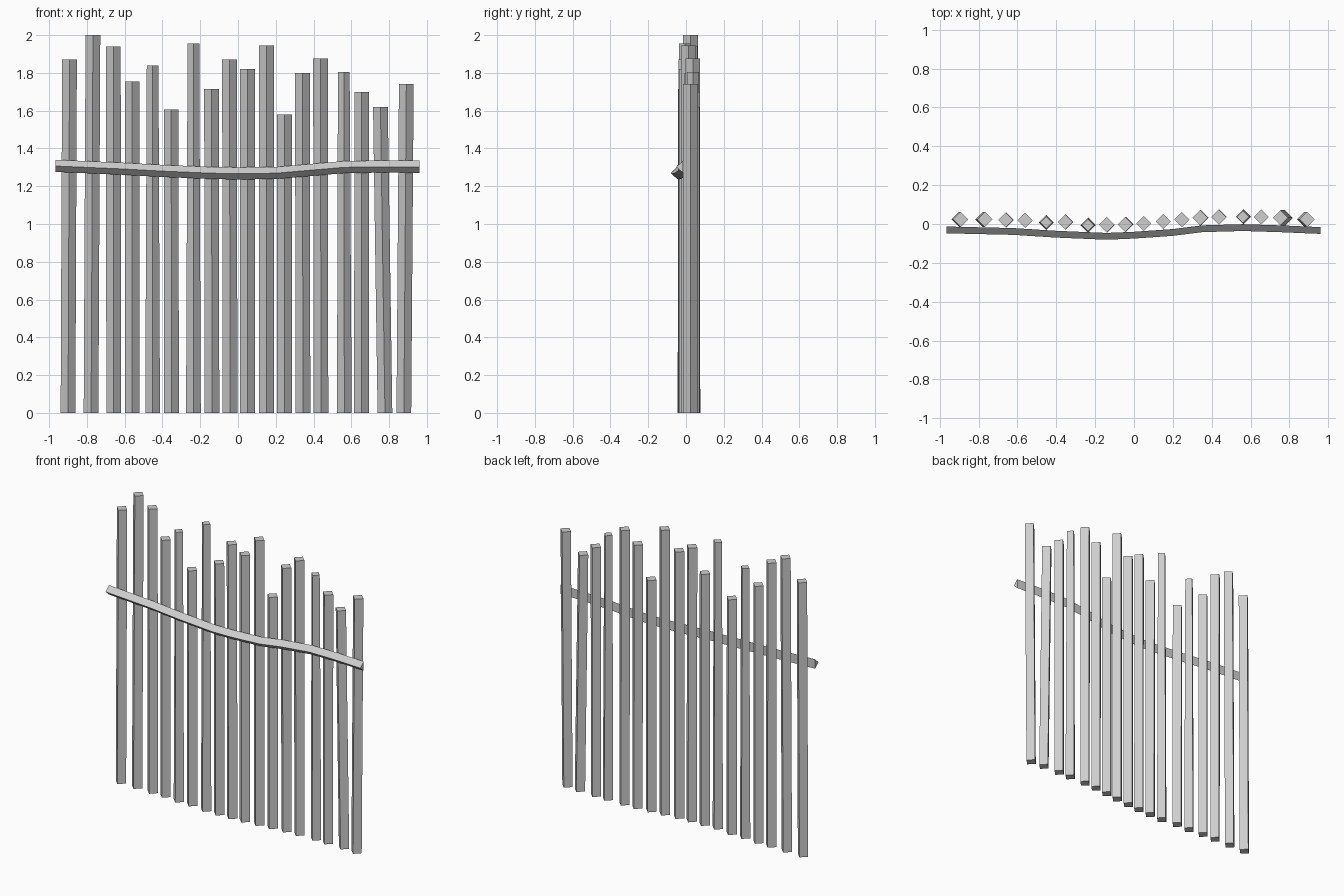
import bpy
import bmesh
from mathutils import Matrix, Vector

cube = bpy.data.objects.get("Cube")
if cube:
    bpy.data.objects.remove(cube, do_unlink=True)

grey = bpy.data.materials.new("weathered grey")
grey.use_nodes = True
colour = (0.62, 0.62, 0.62, 1)
grey.diffuse_color = colour
grey.node_tree.nodes["Principled BSDF"].inputs["Base Color"].default_value = colour


def finish(bm, name):
    bmesh.ops.recalc_face_normals(bm, faces=bm.faces)
    mesh = bpy.data.meshes.new(name)
    bm.to_mesh(mesh)
    bm.free()
    mesh.materials.append(grey)
    bpy.context.collection.objects.link(bpy.data.objects.new(name, mesh))


def post(name, base_x, top_x, y, height, top_radius):
    """Square stake set cornerwise, leaning from base_x to top_x."""
    bm = bmesh.new()
    bmesh.ops.create_cone(bm, cap_ends=True, segments=4, radius1=0.039,
                          radius2=top_radius, depth=height,
                          matrix=Matrix.Translation((base_x, y, height / 2)))
    for v in bm.verts:
        if v.co.z > height / 2:
            v.co.x += top_x - base_x
    finish(bm, name)


# Stakes: base x, top x, y, height
stakes = [
    (-.90, -.892, .024, 1.87), (-.778, -.768, .024, 2.0), (-.658, -.66, .021, 1.94),
    (-.56, -.56, .019, 1.755), (-.452, -.452, .008, 1.84), (-.352, -.354, .01, 1.605),
    (-.236, -.236, -.006, 1.955), (-.138, -.14, -.004, 1.715), (-.042, -.045, -.002, 1.87),
    (.05, .05, .003, 1.82), (.151, .151, .013, 1.945), (.246, .246, .022, 1.58),
    (.344, .341, .032, 1.80), (.439, .437, .036, 1.875), (.563, .56, .037, 1.805),
    (.654, .655, .036, 1.70), (.778, .754, .032, 1.62), (.878, .891, .024, 1.74),
]
tapered = {4, 6, 14}
for i, (base_x, top_x, y, height) in enumerate(stakes):
    post(f"stake_{i + 1}", base_x, top_x, y, height, 0.031 if i in tapered else 0.039)

# Rail: triangular section swept along a gently bending path (x, back y, top z)
path = [
    (-.965, -.013, 1.34), (-.62, -.021, 1.325), (-.4, -.035, 1.313), (-.14, -.046, 1.302),
    (0, -.04, 1.30), (.2, -.026, 1.302), (.35, -.007, 1.315), (.56, -.001, 1.333),
    (.75, -.007, 1.336), (.96, -.016, 1.335),
]
section = [Vector((0, 0, 0)), Vector((0, -.035, -.033)), Vector((0, 0, -.064))]
bm = bmesh.new()
rings = [[bm.verts.new(Vector(p) + s) for s in section] for p in path]
for a, b in zip(rings, rings[1:]):
    for k in range(3):
        n = (k + 1) % 3
        bm.faces.new((a[k], a[n], b[n], b[k]))
bm.faces.new(rings[0])
bm.faces.new(rings[-1])
finish(bm, "cross_rail")
